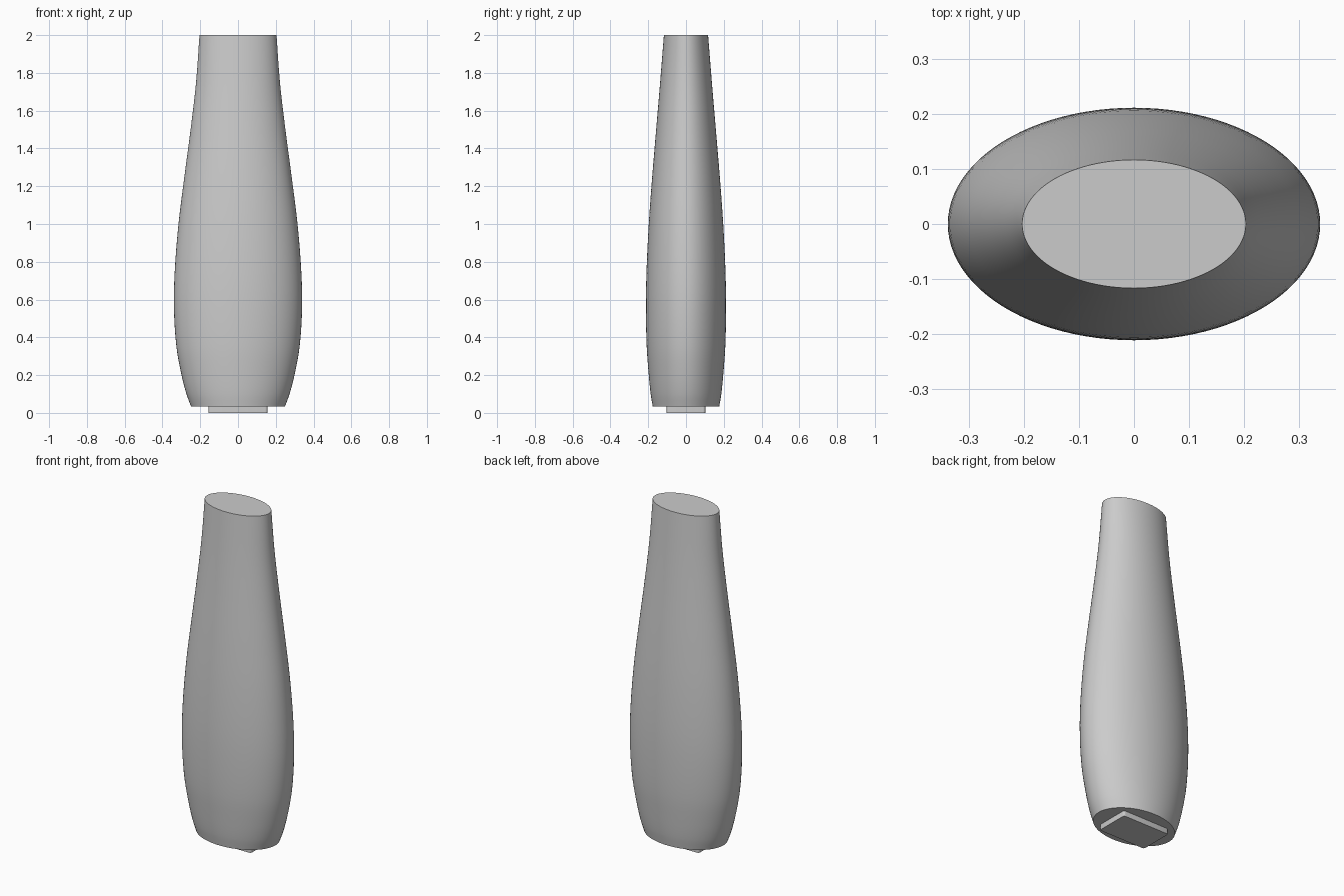
import bpy
import bmesh
from math import cos, sin, pi, radians

cube = bpy.data.objects.get("Cube")
if cube:
    bpy.data.objects.remove(cube, do_unlink=True)

grey = bpy.data.materials.new("plain grey")
grey.use_nodes = True
colour = (0.6, 0.6, 0.6, 1)
grey.diffuse_color = colour
grey.node_tree.nodes["Principled BSDF"].inputs["Base Color"].default_value = colour

SIDES = 96
STEPS = 4
# Height, half width, half depth
PROFILE = [
    (0.033, 0.248, 0.176), (0.1, 0.273, 0.187), (0.2, 0.299, 0.197),
    (0.35, 0.326, 0.208), (0.55, 0.339, 0.212), (0.75, 0.335, 0.209),
    (1.0, 0.315, 0.197), (1.25, 0.284, 0.179), (1.5, 0.251, 0.158),
    (1.75, 0.222, 0.137), (2.0, 0.204, 0.117),
]


def smooth_profile(points):
    """Cubic interpolation with height-aware tangents."""
    def slope(i, k):
        a, b = points[max(i - 1, 0)], points[min(i + 1, len(points) - 1)]
        return (b[k] - a[k]) / (b[0] - a[0])

    result = []
    for i, (p, q) in enumerate(zip(points, points[1:])):
        h = q[0] - p[0]
        for s in range(STEPS):
            t = s / STEPS
            sizes = [(1 + 2 * t) * (1 - t) ** 2 * p[k] + t * t * (3 - 2 * t) * q[k]
                     + h * t * (1 - t) * ((1 - t) * slope(i, k) - t * slope(i + 1, k))
                     for k in (1, 2)]
            result.append((p[0] + h * t, *sizes))
    return result + [points[-1]]


def finish(name, bm):
    bmesh.ops.recalc_face_normals(bm, faces=bm.faces)
    mesh = bpy.data.meshes.new(name)
    bm.to_mesh(mesh)
    bm.free()
    mesh.materials.append(grey)
    obj = bpy.data.objects.new(name, mesh)
    bpy.context.collection.objects.link(obj)
    bpy.ops.object.select_all(action="DESELECT")
    obj.select_set(True)
    bpy.context.view_layer.objects.active = obj
    bpy.ops.object.shade_smooth_by_angle(angle=radians(35))
    return obj


# Tapered oval body with flat ends
bm = bmesh.new()
rings = []
for z, rx, ry in smooth_profile(PROFILE):
    angles = [2 * pi * i / SIDES for i in range(SIDES)]
    rings.append([bm.verts.new((rx * cos(a), ry * sin(a), z)) for a in angles])
for low, high in zip(rings, rings[1:]):
    for i in range(SIDES):
        j = (i + 1) % SIDES
        bm.faces.new((low[i], low[j], high[j], high[i]))
bm.faces.new(rings[0])
bm.faces.new(rings[-1])
finish("body", bm)

# Rectangular foot block with slightly rounded corners
bm = bmesh.new()
bmesh.ops.create_cube(bm, size=1)
for v in bm.verts:
    v.co = (v.co.x * 0.312, v.co.y * 0.204, (v.co.z + 0.5) * 0.036)
corners = [e for e in bm.edges if abs(e.verts[0].co.z - e.verts[1].co.z) > 0.01]
bmesh.ops.bevel(bm, geom=corners, offset=0.012, segments=4, profile=0.5, affect="EDGES")
finish("foot_block", bm)
